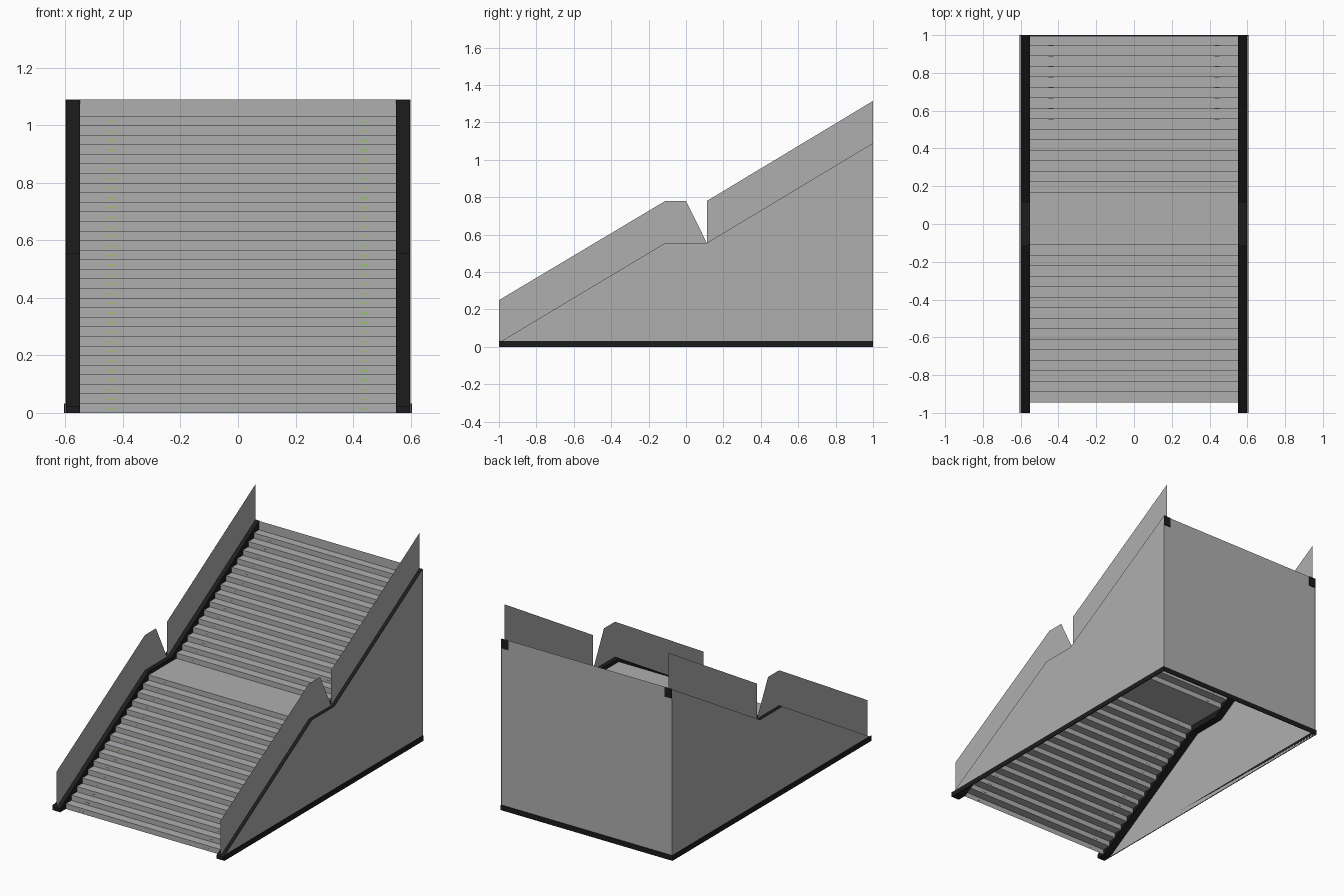
import bpy, bmesh

if "Cube" in bpy.data.objects:
    bpy.data.objects.remove(bpy.data.objects["Cube"])


def material(name, rgb):
    m = bpy.data.materials.new(name)
    m.diffuse_color = (*rgb, 1.0)
    m.use_nodes = True
    m.node_tree.nodes["Principled BSDF"].inputs["Base Color"].default_value = m.diffuse_color
    return m


GREY = material("grey_concrete", (0.42, 0.43, 0.42))
BLACK = material("black_trim", (0.012, 0.012, 0.012))
GREEN = material("green_light", (0.30, 0.55, 0.10))

RUN, RISE = 1 / 18, 1 / 30      # step depth and height
IN, OUT = 0.55, 0.60            # inner and outer side of the curbs
LAND = 2 * RUN                  # half length of the landing
Z0, Z1, Z2 = 0.023, 0.556, 1.09  # curb heights: front, landing, back
BACK = 0.996
BAND = 0.032


def finish(name, bm, mat):
    me = bpy.data.meshes.new(name)
    bm.to_mesh(me)
    bm.free()
    me.materials.append(mat)
    ob = bpy.data.objects.new(name, me)
    bpy.context.collection.objects.link(ob)
    return ob


def sheet(name, pts, x, mat):
    """Flat single sheet from a y-z outline."""
    bm = bmesh.new()
    bm.faces.new([bm.verts.new((x, y, z)) for y, z in pts])
    return finish(name, bm, mat)


def prism(name, pts, x0, x1, mat):
    """Solid from a y-z outline, stretched along x."""
    bm = bmesh.new()
    f = bm.faces.new([bm.verts.new((x0, y, z)) for y, z in pts])
    ext = bmesh.ops.extrude_face_region(bm, geom=[f])["geom"]
    vs = [v for v in ext if isinstance(v, bmesh.types.BMVert)]
    bmesh.ops.translate(bm, verts=vs, vec=(x1 - x0, 0, 0))
    bmesh.ops.recalc_face_normals(bm, faces=bm.faces)
    return finish(name, bm, mat)


def box(bm, x0, x1, y0, y1, z0, z1):
    vs = bmesh.ops.create_cube(bm, size=1)["verts"]
    for v in vs:
        v.co = ((x0 + x1) / 2 + v.co.x * (x1 - x0),
                (y0 + y1) / 2 + v.co.y * (y1 - y0),
                (z0 + z1) / 2 + v.co.z * (z1 - z0))


# Stairs: folded sheet of risers and treads, with a landing halfway
risers = [-1 + RUN * k for k in range(1, 17)] + [LAND + RUN * k for k in range(1, 16)]
profile = []
for k, y in enumerate(risers):
    profile += [(y, k * RISE), (y, (k + 1) * RISE)]
profile.append((BACK, len(risers) * RISE))
bm = bmesh.new()
rows = [[bm.verts.new((x, y, z)) for x in (-IN, IN)] for y, z in profile]
for a, b in zip(rows, rows[1:]):
    bm.faces.new((a[0], a[1], b[1], b[0]))
finish("stairs", bm, GREY)

# Small lights on the risers
bm = bmesh.new()
for k, y in enumerate(risers):
    z = (k + 0.4) * RISE
    for x in (-0.44, 0.44):
        box(bm, x - 0.013, x + 0.013, y - 0.001, y + 0.001, z - 0.002, z + 0.002)
finish("step_lights", bm, GREEN)

# Back wall
bm = bmesh.new()
bm.faces.new([bm.verts.new(c) for c in
              ((OUT, BACK, 0), (-OUT, BACK, 0), (-OUT, BACK, Z2), (OUT, BACK, Z2))])
finish("back_wall", bm, GREY)

# Sides: wall, curb and guard panels
line = [(-1, Z0), (-LAND, Z1), (LAND, Z1), (1, Z2)]
D = 0.06
curb = line + [(1, Z2 - D), (LAND, Z1 - D), (-LAND, Z1 - D), (-0.938, 0), (-1, 0)]
low_panel = [(-1, Z0), (-1, 0.25), (-LAND, 0.78), (0, 0.78), (LAND, Z1), (-LAND, Z1)]
high_panel = [(LAND, Z1), (LAND, 0.78), (1, 1.315), (1, Z2)]
for s, side in ((-1, "left"), (1, "right")):
    sheet(side + "_wall", line + [(1, 0), (-1, 0)], s * OUT, GREY)
    prism(side + "_curb", curb, s * IN, s * (OUT - 0.0015), BLACK)
    sheet(side + "_lower_panel", low_panel, s * 0.577, GREY)
    sheet(side + "_upper_panel", high_panel, s * 0.577, GREY)

# Black base band around sides and back
bm = bmesh.new()
for s in (-1, 1):
    box(bm, min(s * OUT, s * (OUT + 0.005)), max(s * OUT, s * (OUT + 0.005)), -1, 1, 0, BAND)
box(bm, -OUT, OUT, BACK, 1, 0, BAND)
finish("base_band", bm, BLACK)
